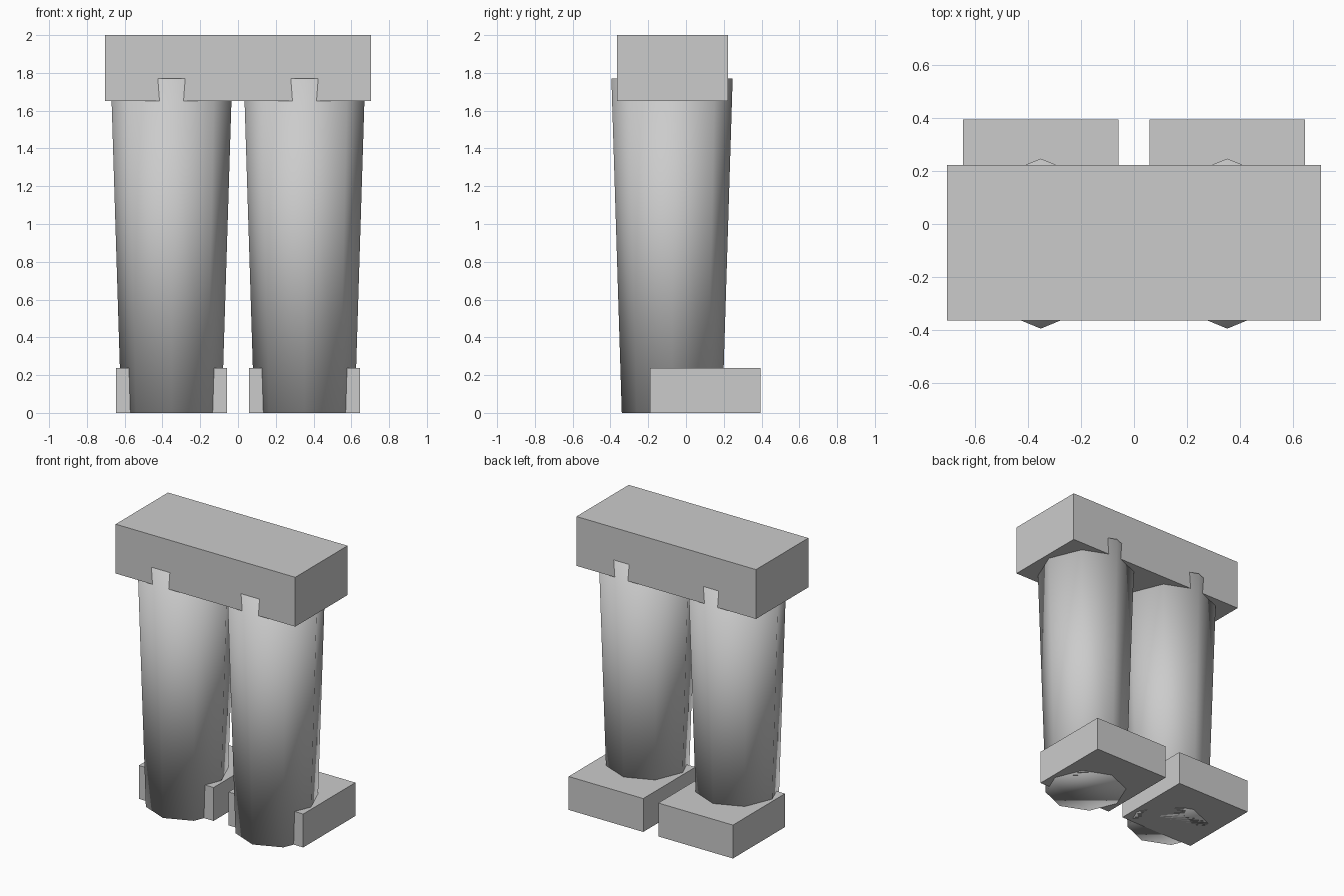
import bpy

if "Cube" in bpy.data.objects:
    bpy.data.objects.remove(bpy.data.objects["Cube"])


def box(name, lo, hi):
    bpy.ops.mesh.primitive_cube_add(size=1, location=[(a + b) / 2 for a, b in zip(lo, hi)])
    ob = bpy.context.object
    ob.name = name
    ob.scale = [b - a for a, b in zip(lo, hi)]
    bpy.ops.object.transform_apply(location=False, rotation=False, scale=True)
    return ob


# Hip block across the top
box("hips", (-0.705, -0.365, 1.65), (0.705, 0.222, 2.0))

for side, s in (("left", -1), ("right", 1)):
    cx = 0.352 * s

    # Tapered eight-sided leg, smooth over the caps, sunk into the hips and foot
    leg_height = 1.77
    bpy.ops.mesh.primitive_cone_add(vertices=8, radius1=0.266, radius2=0.321,
                                    depth=leg_height,
                                    location=(cx, -0.074, leg_height / 2))
    leg = bpy.context.object
    leg.name = side + "_leg"
    bpy.ops.object.shade_smooth()

    # Foot block, set back behind the leg
    box(side + "_foot", (cx - 0.293, -0.19, 0), (cx + 0.293, 0.395, 0.237))
